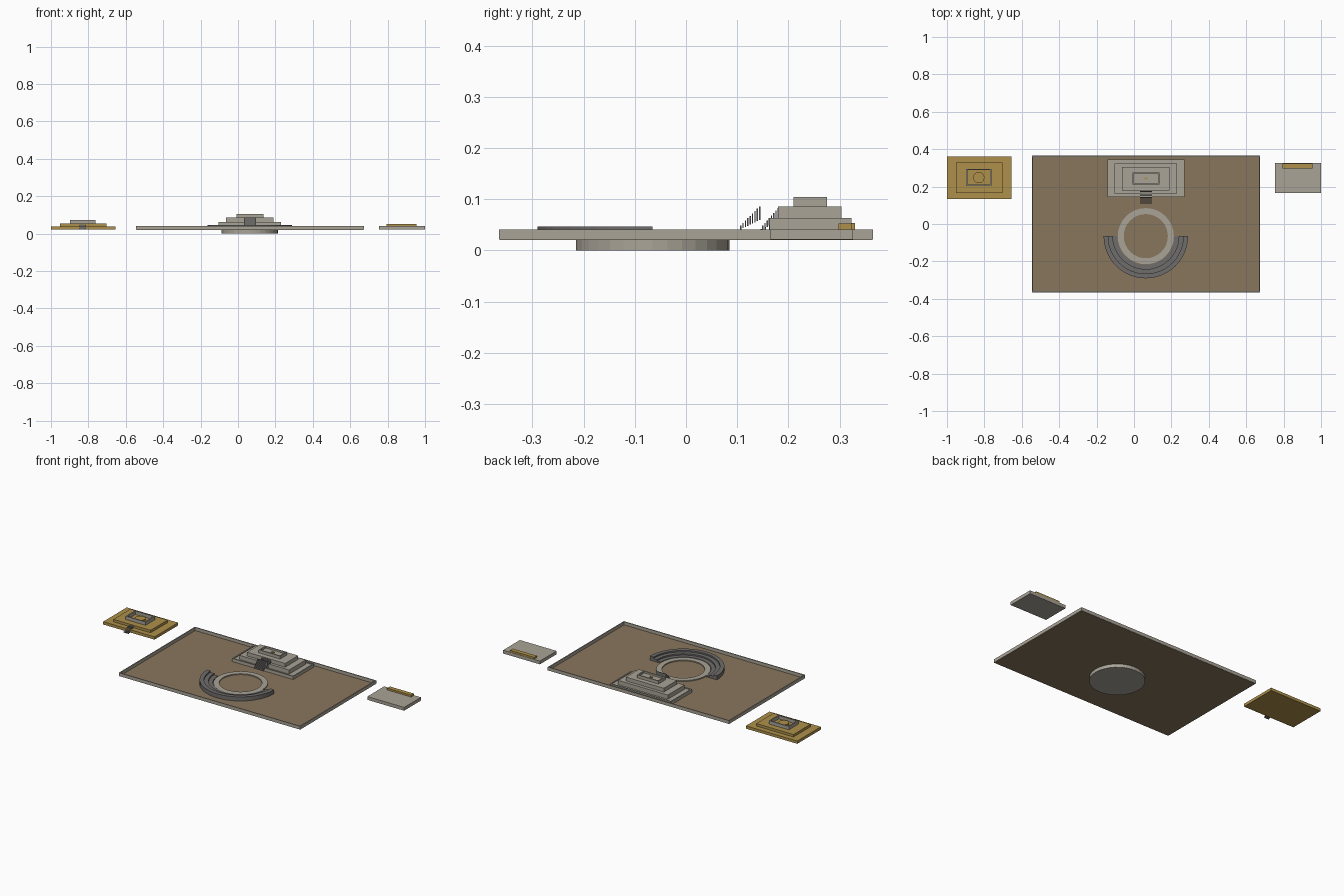
import bpy, bmesh, math

if "Cube" in bpy.data.objects:
    bpy.data.objects.remove(bpy.data.objects["Cube"])


def material(name, rgb):
    m = bpy.data.materials.new(name)
    m.diffuse_color = (*rgb, 1)
    m.use_nodes = True
    m.node_tree.nodes["Principled BSDF"].inputs["Base Color"].default_value = m.diffuse_color
    return m


STONE = material("stone", (0.40, 0.37, 0.31))
DARK = material("dark_stone", (0.16, 0.155, 0.15))
EARTH = material("earth", (0.25, 0.18, 0.11))
GOLD = material("gold", (0.42, 0.28, 0.07))
Z0, Z1 = 0.021, 0.041


def finish(name, bm, mat):
    bmesh.ops.recalc_face_normals(bm, faces=bm.faces)
    me = bpy.data.meshes.new(name)
    bm.to_mesh(me)
    bm.free()
    ob = bpy.data.objects.new(name, me)
    me.materials.append(mat)
    bpy.context.collection.objects.link(ob)
    return ob


def add_box(bm, x0, x1, y0, y1, z0, z1):
    vs = bmesh.ops.create_cube(bm, size=1)["verts"]
    for v in vs:
        v.co = (x1 if v.co.x > 0 else x0, y1 if v.co.y > 0 else y0, z1 if v.co.z > 0 else z0)


def box(name, mat, *dims):
    bm = bmesh.new()
    add_box(bm, *dims)
    return finish(name, bm, mat)


def walls(name, mat, x0, x1, y0, y1, z0, z1, t):
    # rectangular frame of four walls
    bm = bmesh.new()
    rings = []
    for d, z in ((0, z0), (0, z1), (t, z1), (t, z0)):
        rings.append([bm.verts.new(p) for p in ((x0 + d, y0 + d, z), (x1 - d, y0 + d, z),
                                                (x1 - d, y1 - d, z), (x0 + d, y1 - d, z))])
    for i in range(4):
        a, b = rings[i], rings[(i + 1) % 4]
        for k in range(4):
            bm.faces.new((a[k], a[(k + 1) % 4], b[(k + 1) % 4], b[k]))
    return finish(name, bm, mat)


def arc_band(name, mat, c, r0, r1, z0, z1, a0, a1, n):
    # extruded annulus sector, closed if it spans the full circle
    bm = bmesh.new()
    full = abs(a1 - a0 - 360) < 1e-4
    secs = []
    for i in range(n if full else n + 1):
        a = math.radians(a0 + (a1 - a0) * i / n)
        secs.append([bm.verts.new((c[0] + r * math.cos(a), c[1] + r * math.sin(a), z))
                     for r, z in ((r0, z0), (r1, z0), (r1, z1), (r0, z1))])
    for i in range(n):
        a, b = secs[i], secs[(i + 1) % len(secs)]
        for k in range(4):
            bm.faces.new((a[k], a[(k + 1) % 4], b[(k + 1) % 4], b[k]))
    if not full:
        bm.faces.new(secs[0])
        bm.faces.new(secs[-1])
    return finish(name, bm, mat)


def disc(name, mat, c, r, z0, z1, n):
    bm = bmesh.new()
    vs = bmesh.ops.create_cone(bm, cap_ends=True, segments=n, radius1=r, radius2=r, depth=z1 - z0)["verts"]
    bmesh.ops.translate(bm, verts=vs, vec=(c[0], c[1], (z0 + z1) / 2))
    return finish(name, bm, mat)


def fins(name, x0, x1, y0, y1, zb, za, zt, n):
    # row of thin upright treads rising towards y1
    bm = bmesh.new()
    for i in range(n):
        f = i / (n - 1)
        y, z = y0 + (y1 - y0) * f, za + (zt - za) * f
        add_box(bm, x0, x1, y - 0.0012, y + 0.0012, zb + (z - za) * 0.5, z)
    return finish(name, bm, DARK)


# Plaza: earth floor inside a low wall
box("plaza_floor", EARTH, -0.543, 0.671, -0.363, 0.363, Z0 - 0.0005, Z0 + 0.001)
walls("plaza_wall", STONE, -0.545, 0.673, -0.365, 0.365, Z0, Z1, 0.006)

# Round arena and its rim
C = (0.063, -0.065)
disc("arena_base", STONE, C, 0.15, 0.0, Z0, 32)
arc_band("arena_rim", STONE, C, 0.118, 0.15, Z0, 0.028, 0, 360, 32)

# Half-round stepped seating
for i in range(3):
    r = 0.152 + 0.0245 * i
    arc_band(f"seating_tier_{i + 1}", DARK, C, r, r + 0.0245, Z0, 0.030 + 0.0085 * i, 180, 360, 24)

# Stepped temple
walls("temple_base_wall", STONE, -0.142, 0.269, 0.145, 0.345, Z0, Z1, 0.007)
box("temple_base", STONE, -0.136, 0.263, 0.151, 0.339, Z0, 0.037)
box("temple_tier_2", STONE, -0.104, 0.229, 0.163, 0.323, 0.037, 0.063)
box("temple_tier_3", STONE, -0.064, 0.191, 0.18, 0.304, 0.063, 0.086)
walls("temple_shrine", STONE, -0.008, 0.136, 0.21, 0.276, 0.086, 0.104, 0.007)
box("temple_shrine_floor", STONE, -0.001, 0.129, 0.217, 0.269, 0.086, 0.094)
box("temple_altar", GOLD, 0.055, 0.073, 0.238, 0.248, 0.094, 0.098)
fins("temple_stairs_lower", 0.032, 0.097, 0.107, 0.144, Z1, 0.049, 0.086, 9)
fins("temple_stairs_upper", 0.032, 0.097, 0.150, 0.180, Z1, 0.049, 0.083, 8)

# Gold shrine on the left
box("gold_base", GOLD, -1.0, -0.655, 0.135, 0.361, Z0, 0.038)
box("gold_tier", GOLD, -0.953, -0.703, 0.166, 0.33, 0.038, 0.053)
walls("gold_shrine_wall", STONE, -0.897, -0.763, 0.203, 0.295, 0.053, 0.073, 0.007)
disc("gold_shrine_plinth", GOLD, (-0.83, 0.248), 0.03, 0.053, 0.062, 24)
fins("gold_shrine_stairs", -0.847, -0.813, 0.115, 0.163, Z0, 0.027, 0.049, 7)

# Plain block with gold bar on the right
box("side_block", STONE, 0.753, 1.0, 0.165, 0.326, Z0, Z1)
box("side_gold_bar", GOLD, 0.793, 0.955, 0.298, 0.324, Z1, 0.052)
